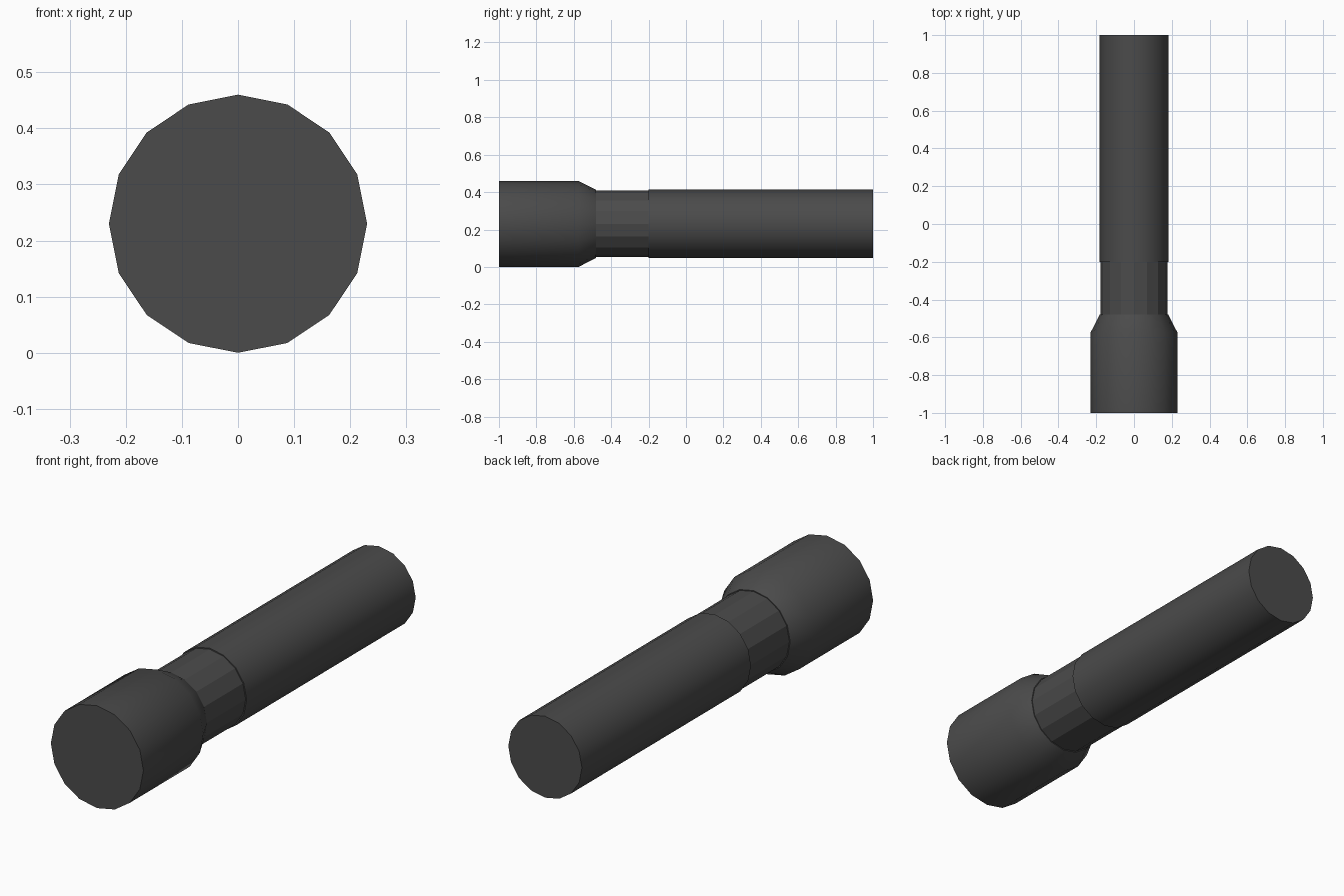
import bpy, bmesh
from math import sin, cos, pi

if "Cube" in bpy.data.objects:
    bpy.data.objects.remove(bpy.data.objects["Cube"])

SIDES = 16
AXIS_Z = 0.23

dark = bpy.data.materials.new("dark_grey")
dark.diffuse_color = (0.07, 0.07, 0.07, 1)
dark.use_nodes = True
dark.node_tree.nodes["Principled BSDF"].inputs["Base Color"].default_value = dark.diffuse_color


def turned_part(name, profile, smooth):
    """Lathe (y, radius) points around the long axis and cap both ends."""
    bm = bmesh.new()
    rings = []
    for y, r in profile:
        rings.append([bm.verts.new((r * sin(2 * pi * i / SIDES), y,
                                    AXIS_Z + r * cos(2 * pi * i / SIDES)))
                      for i in range(SIDES)])
    for a, b in zip(rings, rings[1:]):
        for i in range(SIDES):
            j = (i + 1) % SIDES
            bm.faces.new((a[i], a[j], b[j], b[i])).smooth = smooth
    for ring in (rings[0], rings[-1]):
        bm.faces.new(ring)
        for v, w in zip(ring, ring[1:] + ring[:1]):
            bm.edges.get((v, w)).smooth = False
    bmesh.ops.recalc_face_normals(bm, faces=bm.faces)
    mesh = bpy.data.meshes.new(name)
    bm.to_mesh(mesh)
    bm.free()
    mesh.materials.append(dark)
    obj = bpy.data.objects.new(name, mesh)
    bpy.context.collection.objects.link(obj)
    return obj


# Wide lamp head with a tapered shoulder
turned_part("head", [(-1.0, 0.23), (-0.575, 0.23), (-0.48, 0.182)], True)
# Faceted neck, slightly slimmer than the handle
turned_part("neck", [(-0.48, 0.178), (-0.2, 0.178)], False)
# Long handle
turned_part("handle", [(-0.2, 0.183), (1.0, 0.183)], True)
